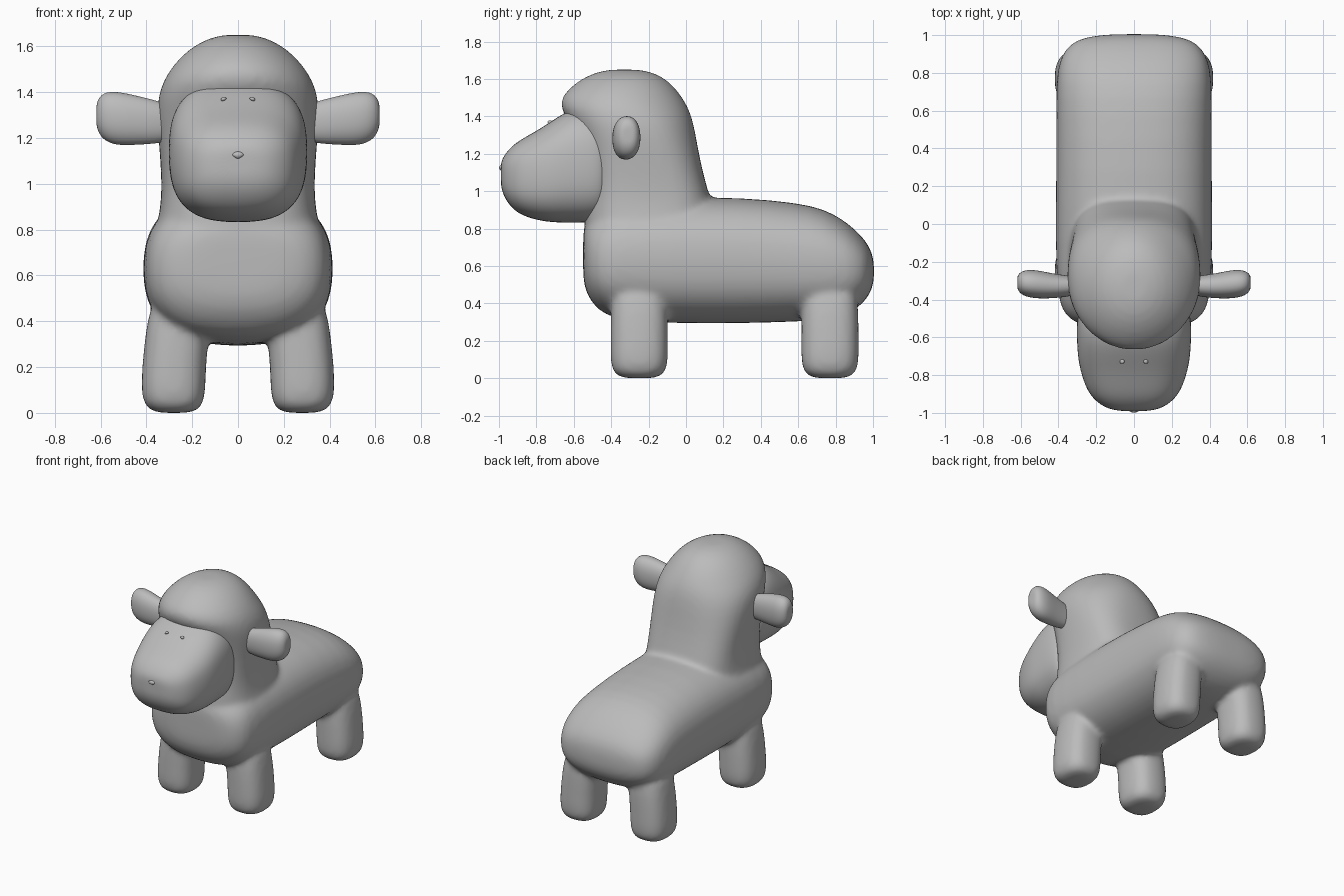
import bpy, bmesh
from math import cos, sin, pi, copysign
from mathutils import Vector

if "Cube" in bpy.data.objects:
    bpy.data.objects.remove(bpy.data.objects["Cube"], do_unlink=True)

grey = bpy.data.materials.new("soft grey")
grey.use_nodes = True
grey.diffuse_color = (0.5, 0.5, 0.5, 1)
grey.node_tree.nodes["Principled BSDF"].inputs["Base Color"].default_value = (0.5, 0.5, 0.5, 1)

SIDES = 24


def loft(bm, axis, rows):
    """Rounded rings along an axis; each row is (t, u0, u1, v0, v1, squareness)."""
    rings = []
    for t, u0, u1, v0, v1, n in rows:
        ring = []
        for i in range(SIDES):
            a = 2 * pi * i / SIDES
            c, s = cos(a), sin(a)
            u = (u0 + u1) / 2 + (u1 - u0) / 2 * copysign(abs(c) ** (2 / n), c)
            v = (v0 + v1) / 2 + (v1 - v0) / 2 * copysign(abs(s) ** (2 / n), s)
            co = {"x": (t, u, v), "y": (u, t, v), "z": (u, v, t)}[axis]
            ring.append(bm.verts.new(co))
        rings.append(ring)
    for a, b in zip(rings, rings[1:]):
        for i in range(SIDES):
            j = (i + 1) % SIDES
            bm.faces.new((a[i], a[j], b[j], b[i]))
    # Pole fans close both ends
    for ring in (rings[0], rings[-1]):
        mid = sum((v.co for v in ring), Vector()) / SIDES
        pole = bm.verts.new(mid)
        for i in range(SIDES):
            bm.faces.new((ring[i], ring[(i + 1) % SIDES], pole))


def finish(bm, name, levels=2):
    bmesh.ops.recalc_face_normals(bm, faces=bm.faces)
    me = bpy.data.meshes.new(name)
    bm.to_mesh(me)
    bm.free()
    me.materials.append(grey)
    me.shade_smooth()
    ob = bpy.data.objects.new(name, me)
    bpy.context.scene.collection.objects.link(ob)
    if levels:
        sub = ob.modifiers.new("Rounding", "SUBSURF")
        sub.levels = sub.render_levels = levels
    return ob


# Body, neck and legs, fused into one soft skin
bm = bmesh.new()
trunk = [(-.55, .52, .80, .20), (-.53, .44, .84, .31), (-.47, .36, .90, .38),
         (-.38, .31, .95, .41), (-.10, .29, .97, .42), (.30, .29, .97, .415),
         (.60, .30, .94, .415), (.75, .31, .905, .415), (.87, .34, .83, .40),
         (.95, .40, .75, .35), (.99, .46, .69, .27), (1.005, .52, .62, .13)]
loft(bm, "y", [(y, -w, w, lo, hi, 2.5) for y, lo, hi, w in trunk])

neck = [(.50, -.50, .06, .38, 2.6), (.70, -.54, .12, .38, 2.6), (.80, -.55, .15, .36, 2.8),
        (.90, -.54, .15, .34, 3), (1.0, -.53, .12, .335, 3), (1.15, -.54, .08, .345, 2.8),
        (1.30, -.59, .055, .36, 2.4), (1.40, -.65, .035, .35, 2.2), (1.48, -.69, .0, .315, 2),
        (1.56, -.62, -.06, .25, 2), (1.62, -.53, -.13, .17, 2), (1.65, -.43, -.23, .08, 2)]
loft(bm, "z", [(z, -w, w, front, back, n) for z, front, back, w, n in neck])

leg = [(0, .28, .08), (.02, .28, .12), (.07, .283, .142), (.2, .28, .14),
       (.35, .265, .14), (.5, .25, .13)]
for y in (-.25, .77):
    for side in (-1, 1):
        loft(bm, "z", [(z, side * x - r, side * x + r, y - r * 1.1, y + r * 1.1, 2.6)
                       for z, x, r in leg])
body = finish(bm, "body", 1)
skin = body.modifiers.new("Fuse", "REMESH")
skin.mode = "VOXEL"
skin.voxel_size = .016
skin.use_smooth_shade = True
soften = body.modifiers.new("Soften", "SMOOTH")
soften.factor = .5
soften.iterations = 12

# Face, set under the brow of the hood
bm = bmesh.new()
face = [(-.99, 1.03, 1.15, .08), (-.975, .97, 1.19, .15), (-.93, .905, 1.245, .215),
        (-.87, .865, 1.285, .255), (-.78, .84, 1.335, .285), (-.70, .83, 1.39, .30),
        (-.60, .83, 1.45, .305), (-.50, .83, 1.45, .305), (-.40, .86, 1.4, .28)]
loft(bm, "y", [(y, -w, w, lo, hi, 2.7) for y, lo, hi, w in face])
finish(bm, "face")

# Ears
ear = [(.26, -.36, -.28, 1.20, 1.33), (.34, -.385, -.275, 1.175, 1.36),
       (.44, -.395, -.26, 1.17, 1.385), (.53, -.395, -.24, 1.165, 1.405),
       (.59, -.38, -.245, 1.19, 1.40), (.618, -.35, -.27, 1.24, 1.36)]
for side, name in ((1, "left_ear"), (-1, "right_ear")):
    bm = bmesh.new()
    loft(bm, "x", [(side * x, a, b, c, d, 2.2) for x, a, b, c, d in ear])
    finish(bm, name)


# Eyes and nose: little beads
def bead(name, place, size, tilt=0, taper=0):
    bm = bmesh.new()
    bmesh.ops.create_uvsphere(bm, u_segments=16, v_segments=10, radius=1)
    for v in bm.verts:
        if v.co.z < 0:
            v.co.x *= 1 + taper * v.co.z
        v.co = Vector(v.co * Vector(size))
    ob = finish(bm, name, 0)
    ob.location = place
    ob.rotation_euler.y = tilt


for side, name in ((1, "left_eye"), (-1, "right_eye")):
    bead(name, (side * .063, -.728, 1.37), (.013, .012, .008), side * .4)
bead("nose", (0, -.985, 1.125), (.026, .014, .016), 0, .5)
